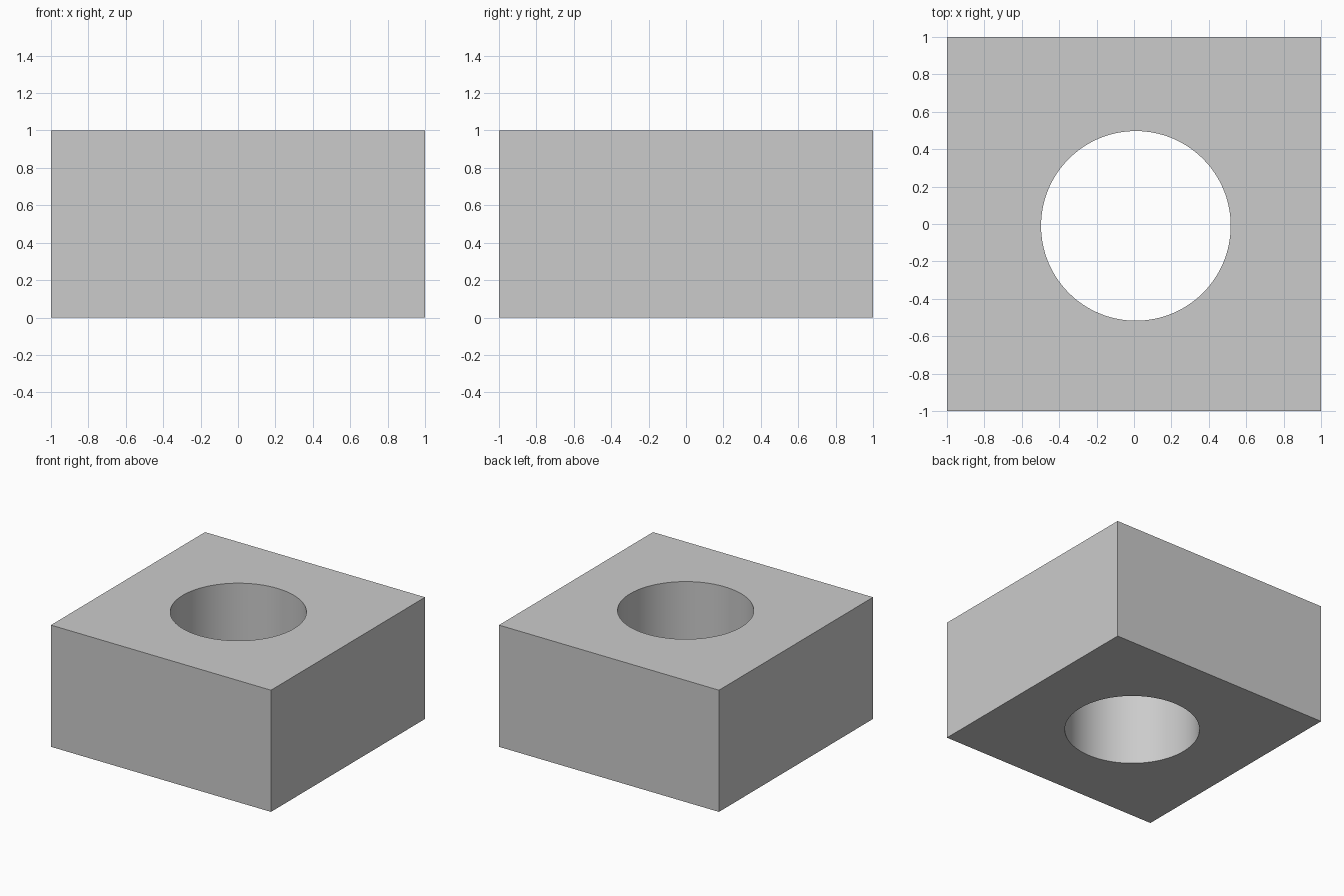
import bpy
import math

if "Cube" in bpy.data.objects:
    bpy.data.objects.remove(bpy.data.objects["Cube"])

# Block
bpy.ops.mesh.primitive_cube_add(size=1, location=(0, 0, 0.5))
block = bpy.context.object
block.name = "block"
block.scale = (2, 2, 1)
bpy.ops.object.transform_apply(location=True, rotation=False, scale=True)

# Round through-hole, slightly off centre
bpy.ops.mesh.primitive_cylinder_add(vertices=128, radius=0.507, depth=2,
                                    location=(0.01, -0.01, 0.5))
cutter = bpy.context.object
cutter.name = "hole_cutter"

cut = block.modifiers.new("hole", 'BOOLEAN')
cut.operation = 'DIFFERENCE'
cut.solver = 'EXACT'
cut.object = cutter

bpy.ops.object.select_all(action='DESELECT')
block.select_set(True)
bpy.context.view_layer.objects.active = block
bpy.ops.object.modifier_apply(modifier=cut.name)
bpy.data.objects.remove(cutter, do_unlink=True)

# Smooth bore wall, sharp edges elsewhere
bpy.ops.object.shade_smooth_by_angle(angle=math.radians(30))
